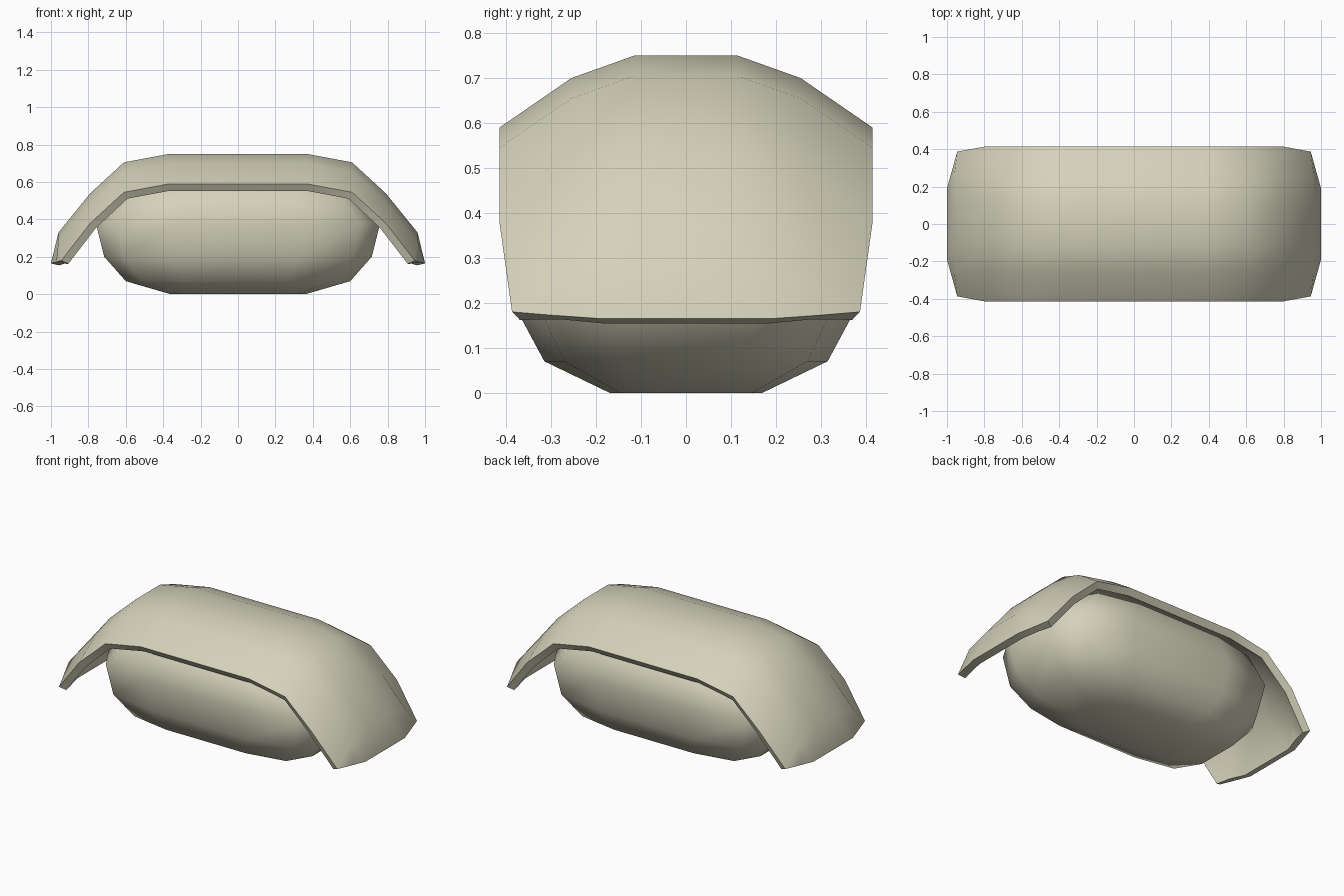
import bpy, bmesh, math

if "Cube" in bpy.data.objects:
    bpy.data.objects.remove(bpy.data.objects["Cube"])

mat = bpy.data.materials.new("cream")
mat.diffuse_color = (0.66, 0.64, 0.49, 1)
mat.use_nodes = True
mat.node_tree.nodes["Principled BSDF"].inputs["Base Color"].default_value = mat.diffuse_color


def finish(bm, name, thickness=0):
    bmesh.ops.remove_doubles(bm, verts=bm.verts, dist=0.001)
    bmesh.ops.recalc_face_normals(bm, faces=bm.faces)
    if thickness and sum(f.normal.z for f in bm.faces) < 0:
        bmesh.ops.reverse_faces(bm, faces=bm.faces)
    me = bpy.data.meshes.new(name)
    bm.to_mesh(me)
    bm.free()
    me.materials.append(mat)
    ob = bpy.data.objects.new(name, me)
    bpy.context.collection.objects.link(ob)
    bpy.context.view_layer.objects.active = ob
    ob.select_set(True)
    if thickness:
        sol = ob.modifiers.new("thickness", 'SOLIDIFY')
        sol.thickness = thickness
        sol.offset = -1
        bpy.ops.object.modifier_apply(modifier=sol.name)
    bpy.ops.object.shade_smooth_by_angle(angle=math.radians(60))
    ob.select_set(False)


# Rice block: rounded rings stacked from bottom to top
quad = [(1, .42), (.86, .86), (.45, 1)]
ring = (quad + [(-x, y) for x, y in quad[::-1]]
        + [(-x, -y) for x, y in quad] + [(x, -y) for x, y in quad[::-1]])
levels = [(0, .62, .29), (.07, .60, .315), (.2, .715, .385), (.38, .76, .405),
          (.53, .63, .39), (.65, .45, .20)]
levels[0] = (0, .36, .17)
bm = bmesh.new()
loops = [[bm.verts.new((x * a, y * b, z)) for x, y in ring] for z, a, b in levels]
for lo, hi in zip(loops, loops[1:]):
    for i in range(len(ring)):
        j = (i + 1) % len(ring)
        bm.faces.new((lo[i], lo[j], hi[j], hi[i]))
bm.faces.new(loops[0])
bm.faces.new(loops[-1])
finish(bm, "rice_block")

# Draped slice: half rows from middle to tip, each (inner, middle, outer) points
rows = [[(x, .115, z), (x, .255, z - .05), (x, .415, z - .16)]
        for x, z in [(.37, .75), (.61, .705), (.79, .54)]]
rows.append([(.96, .115, .33), (.96, .27, .285), (.945, .387, .18)])
rows.append([(1, .19, .165), (.972, .29, .172), (.945, .387, .18)])
full = [[(-x, y, z) for x, y, z in r] for r in rows[::-1]] + rows
bm = bmesh.new()
grid = [[bm.verts.new((x, -y, z)) for x, y, z in r[::-1]]
        + [bm.verts.new(p) for p in r] for r in full]
for a, b in zip(grid, grid[1:]):
    for i in range(5):
        bm.faces.new((a[i], b[i], b[i + 1], a[i + 1]))
finish(bm, "draped_slice", 0.045)
